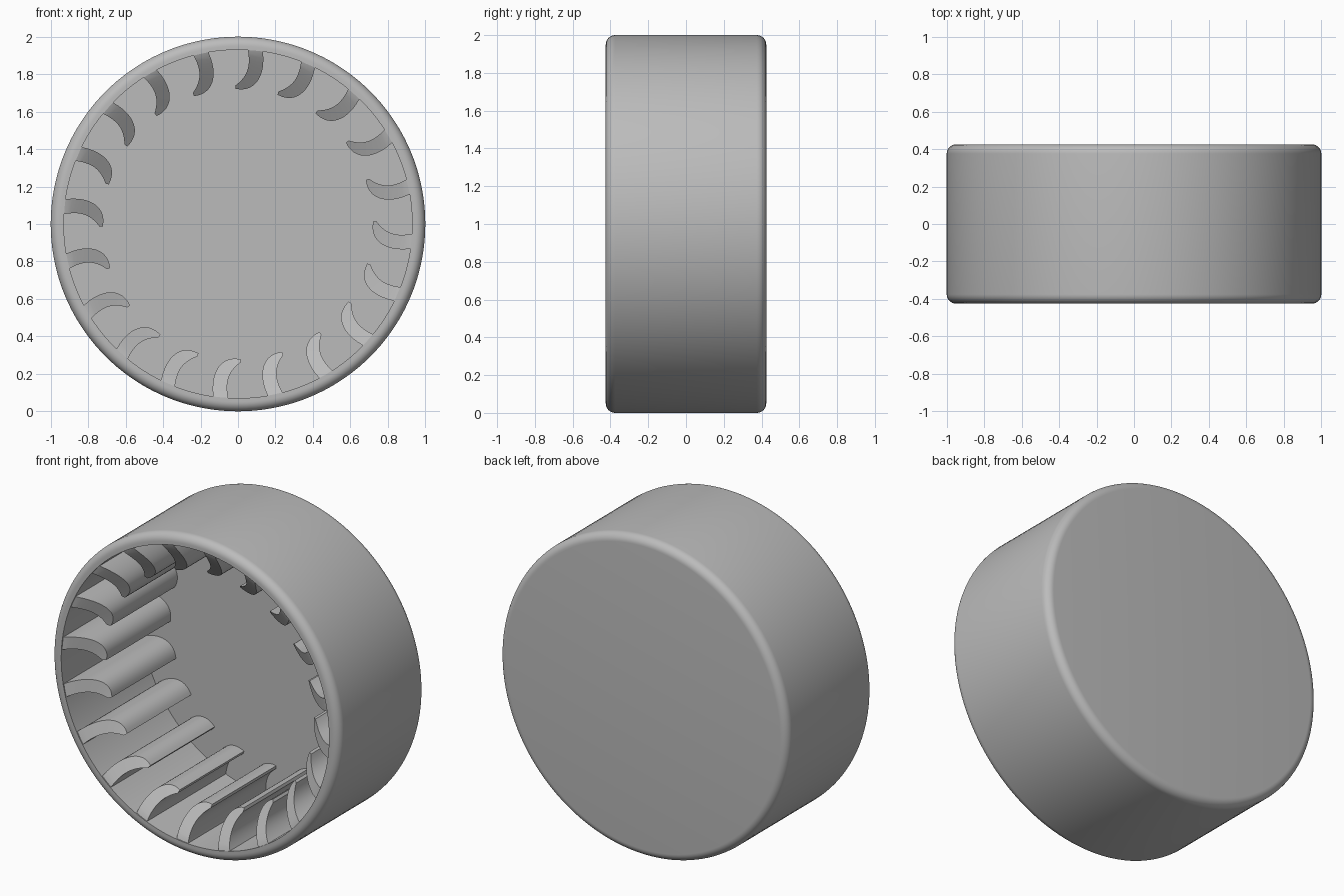
import bpy, bmesh, math
from mathutils import Vector, Matrix
from mathutils.geometry import interpolate_bezier

if "Cube" in bpy.data.objects:
    bpy.data.objects.remove(bpy.data.objects["Cube"], do_unlink=True)

HALF = 0.425      # half depth
ROUND = 0.05      # edge fillet
INNER = 0.93      # inner wall radius
FLOOR = 0.36      # y of the cup floor
FINS = 20
CENTRE = Vector((0, 0, 1))

grey = bpy.data.materials.new("light_grey")
grey.use_nodes = True
colour = (0.5, 0.5, 0.5, 1)
grey.diffuse_color = colour
grey.node_tree.nodes["Principled BSDF"].inputs["Base Color"].default_value = colour


def finish(bm, name, angle):
    bmesh.ops.remove_doubles(bm, verts=bm.verts, dist=1e-5)
    bmesh.ops.recalc_face_normals(bm, faces=bm.faces)
    mesh = bpy.data.meshes.new(name)
    bm.to_mesh(mesh)
    bm.free()
    mesh.materials.append(grey)
    obj = bpy.data.objects.new(name, mesh)
    bpy.context.collection.objects.link(obj)
    bpy.ops.object.select_all(action="DESELECT")
    obj.select_set(True)
    bpy.context.view_layer.objects.active = obj
    bpy.ops.object.shade_smooth_by_angle(angle=math.radians(angle))
    return obj


# Cup: lathed profile (radius, y) with rounded outer edges
def fillet(y_sign, start, end, steps=8):
    for i in range(steps + 1):
        a = math.radians(start + (end - start) * i / steps)
        yield 1 - ROUND + ROUND * math.cos(a), y_sign * (HALF - ROUND) + ROUND * math.sin(a)


profile = [(0, FLOOR), (INNER, FLOOR), (INNER, -HALF)]
profile += list(fillet(-1, -90, 0)) + list(fillet(1, 0, 90)) + [(0, HALF)]
bm = bmesh.new()
verts = [bm.verts.new(CENTRE + Vector((r, y, 0))) for r, y in profile]
edges = [bm.edges.new(pair) for pair in zip(verts, verts[1:])]
bmesh.ops.spin(bm, geom=verts + edges, cent=CENTRE, axis=(0, 1, 0),
               angle=2 * math.pi, steps=144, use_merge=True)
finish(bm, "cup", 35)


# Fins: curved crescents whose front ends slope away from the rim
def front_y(r):
    t = max(0.0, 0.945 - r)
    return 0.002 - HALF + 0.75 * t * t / (t + 0.03)


def curve(*points):
    return interpolate_bezier(*[Vector((x, 0, z)) for x, z in points], 16)


convex = curve((-0.13, -0.94), (-0.155, -0.79), (-0.09, -0.70), (0.013, -0.722))
concave = curve((-0.05, -0.94), (-0.075, -0.83), (-0.04, -0.78), (0.013, -0.74))


def add_fin(bm, turn):
    rows = []
    for side in (convex, concave):
        front, back = [], []
        for p in side:
            q = turn @ p + CENTRE
            front.append(bm.verts.new(q + Vector((0, front_y(p.length), 0))))
            back.append(bm.verts.new(q + Vector((0, FLOOR + 0.01, 0))))
        rows += [front, back]
    a_front, a_back, b_front, b_back = rows
    for p, q in ((a_front, a_back), (b_back, b_front), (b_front, a_front)):
        for i in range(len(p) - 1):
            bm.faces.new((p[i], p[i + 1], q[i + 1], q[i]))
    bm.faces.new((a_front[-1], a_back[-1], b_back[-1], b_front[-1]))


bm = bmesh.new()
for k in range(FINS):
    add_fin(bm, Matrix.Rotation(2 * math.pi * k / FINS, 3, "Y"))
finish(bm, "inner_fins", 35)
